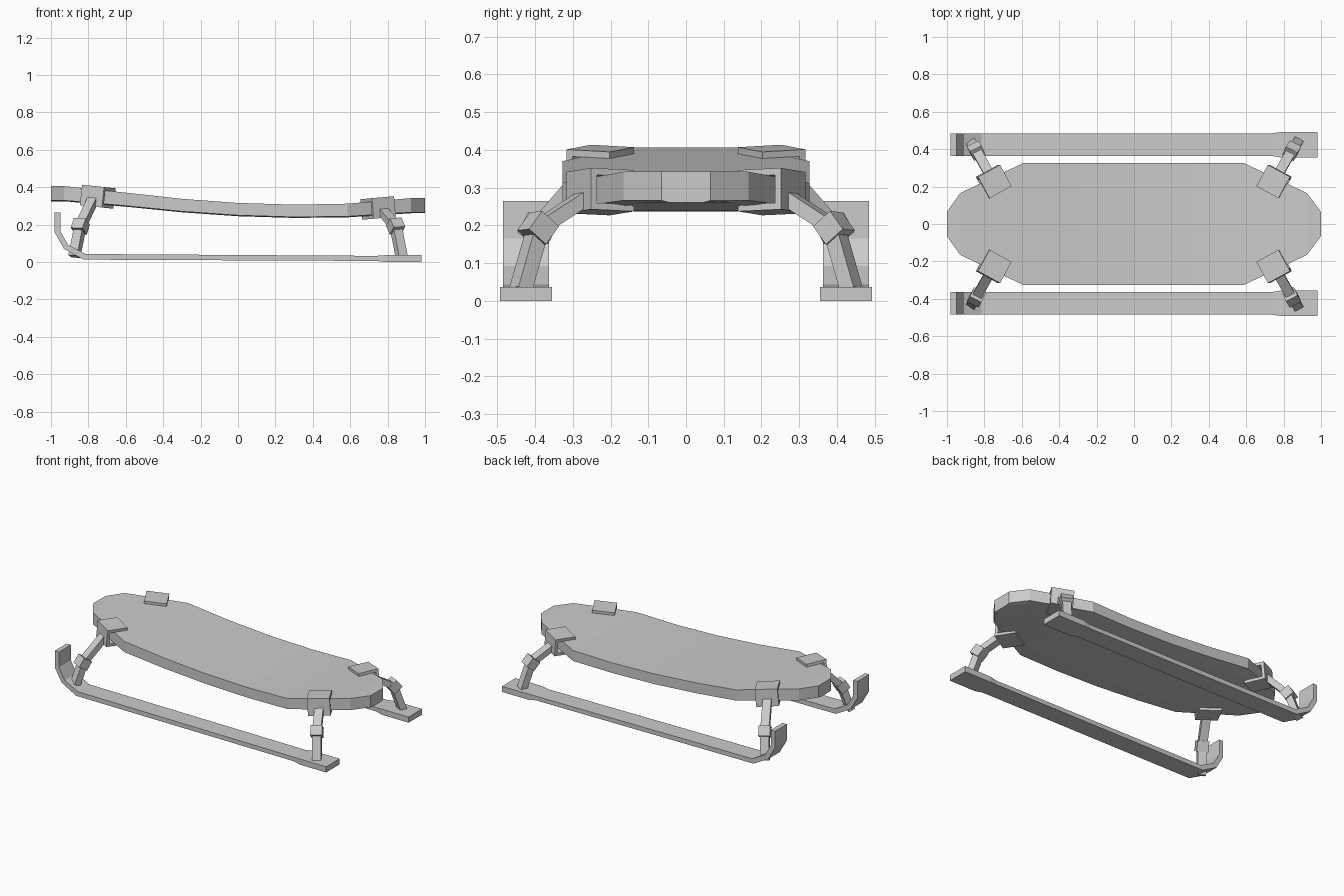
import bpy, bmesh
from mathutils import Vector

if "Cube" in bpy.data.objects:
    bpy.data.objects.remove(bpy.data.objects["Cube"])


def loft(name, rings, mirror=False):
    """Skin a series of matching cross-sections and cap the ends."""
    bm = bmesh.new()
    loops = [[bm.verts.new(p) for p in ring] for ring in rings]
    n = len(loops[0])
    for a, b in zip(loops, loops[1:]):
        for i in range(n):
            j = (i + 1) % n
            bm.faces.new((a[i], a[j], b[j], b[i]))
    bm.faces.new(loops[0])
    bm.faces.new(loops[-1])
    bmesh.ops.recalc_face_normals(bm, faces=bm.faces)
    mesh = bpy.data.meshes.new(name)
    bm.to_mesh(mesh)
    bm.free()
    ob = bpy.data.objects.new(name, mesh)
    bpy.context.collection.objects.link(ob)
    if mirror:
        mod = ob.modifiers.new("mirror", 'MIRROR')
        mod.use_axis = (False, True, False)
        mod.use_mirror_merge = False
    return ob


def bar(name, p0, p1, side, width, height):
    """Rectangular bar from p0 to p1; width is measured along side."""
    p0, p1 = Vector(p0), Vector(p1)
    d = (p1 - p0).normalized()
    s = Vector(side)
    s = (s - d * s.dot(d)).normalized() * width / 2
    u = d.cross(s).normalized() * height / 2
    return loft(name, [[p + s + u, p - s + u, p - s - u, p + s - u]
                       for p in (p0, p1)], True)


# Deck: x, half width, top height, thickness
stations = [(-1, .065, .406, .076), (-.93, .165, .406, .076), (-.59, .327, .37, .07),
            (-.3, .327, .338, .067), (0, .327, .316, .066), (.3, .327, .307, .066),
            (.585, .327, .312, .068), (.925, .165, .342, .076), (1, .065, .342, .076)]
loft("deck", [[(x, -w, z), (x, w, z), (x, w, z - t),
               (x, .7 * w, z - t - .005), (x, -.7 * w, z - t - .005), (x, -w, z - t)]
              for x, w, z, t in stations])

# Runners: underside point, upper point, half width
profile = [((-.98, .265), (-.95, .265), .061), ((-.98, .158), (-.95, .165), .061),
           ((-.93, .07), (-.908, .092), .061), ((-.825, .013), (-.815, .043), .061),
           ((.74, .006), (.74, .033), .061), ((.79, 0), (.79, .037), .069),
           ((.98, 0), (.98, .037), .069)]
yc = .424
loft("runners", [[(a[0], yc - w, a[1]), (a[0], yc + w, a[1]),
                  (b[0], yc + w, b[1]), (b[0], yc - w, b[1])]
                 for a, b, w in profile], True)

# Legs at each end: direction in x, deck top height at the clamp, deck slope
for label, s, ztop, slope in (("front", -1, .387, -.106), ("rear", 1, .327, .09)):
    n = Vector((-slope, 0, 1)).normalized()
    d = Vector((s * .48, .877, 0))
    d = (d - n * d.dot(n)).normalized()
    e = n.cross(d)
    top = Vector((s * .745, .227, ztop + .008))
    drop = n * .092

    # C-shaped clamp gripping the deck edge
    outer = d * .065
    bar(label + "_clamp_top_plate", top - outer, top + outer, e, .135, .018)
    bar(label + "_clamp_bottom_plate", top - outer - drop, top + outer - drop, e, .135, .018)
    edge = top + d * .056
    bar(label + "_clamp_side_plate", edge + n * .009, edge - drop - n * .009, e, .135, .018)

    # Upper strut, knuckle and lower leg
    start = top + d * .05 - n * .066
    knee = Vector((s * .843, .392, .192))
    foot = Vector((s * .875, .438, .03))
    bar(label + "_upper_struts", start, knee, e, .052, .038)
    axis = ((knee - start).normalized() + (foot - knee).normalized()).normalized()
    bar(label + "_knuckles", knee - axis * .031, knee + axis * .031, e, .07, .064)
    bar(label + "_lower_legs", knee, foot, e, .052, .042)
